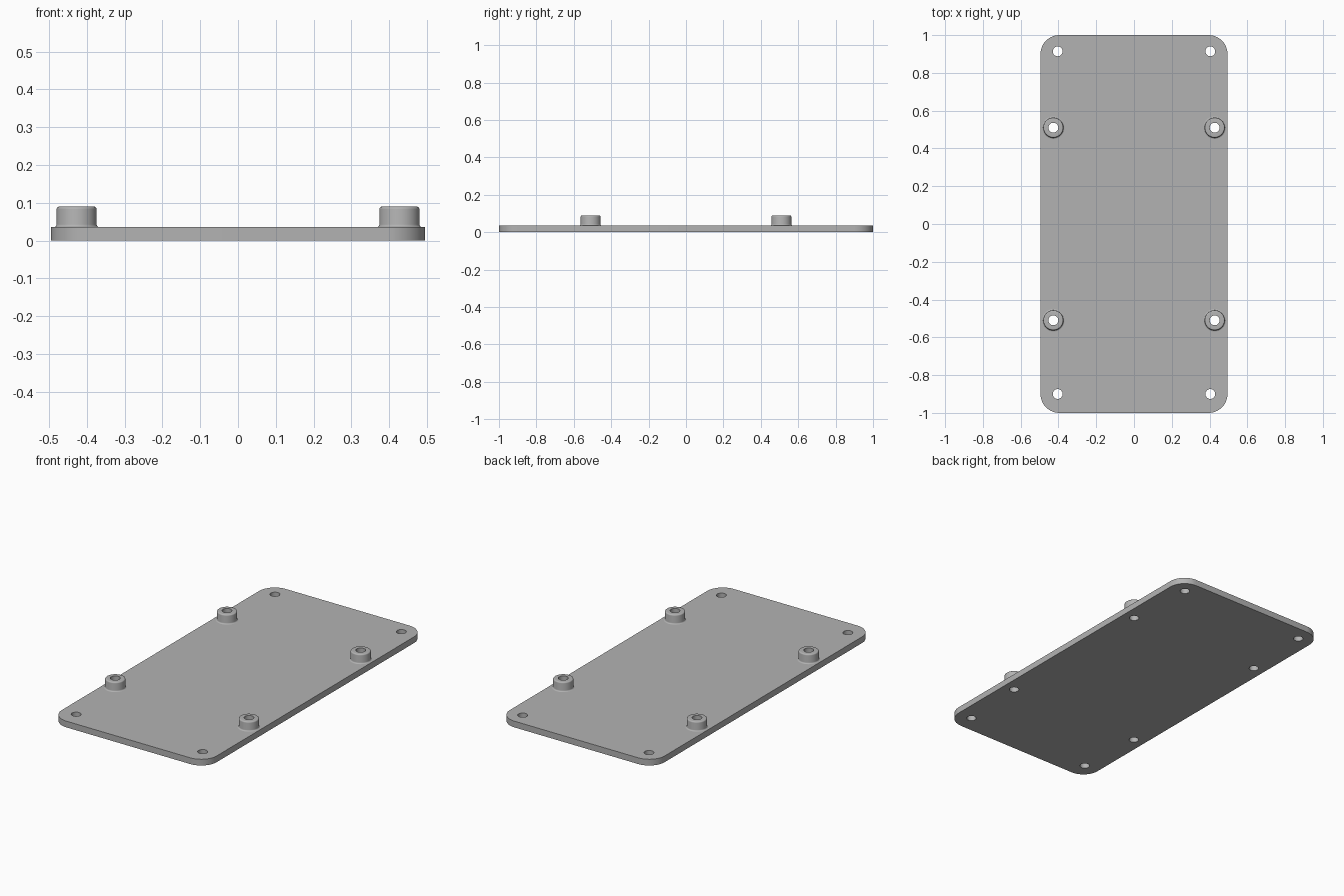
import bpy, bmesh
from math import sin, cos, pi, radians

if "Cube" in bpy.data.objects:
    bpy.data.objects.remove(bpy.data.objects["Cube"])

HALF_X, HALF_Y, THICK = 0.495, 1.0, 0.036
CORNER, BORE = 0.1, 0.026
POST_R, POST_TOP, FILLET = 0.053, 0.09, 0.007
SEG = 48

grey = bpy.data.materials.new("light grey")
grey.use_nodes = True
colour = (0.45, 0.45, 0.45, 1)
grey.diffuse_color = colour
grey.node_tree.nodes["Principled BSDF"].inputs["Base Color"].default_value = colour


def arc(cx, cy, r, start, end, steps):
    """Points along an arc, angles in quarter turns."""
    angles = [(start + (end - start) * i / steps) * pi / 2 for i in range(steps + 1)]
    return [(cx + r * cos(a), cy + r * sin(a)) for a in angles]


def finish(obj):
    obj.data.materials.clear()
    obj.data.materials.append(grey)
    bpy.ops.object.select_all(action='DESELECT')
    obj.select_set(True)
    bpy.context.view_layer.objects.active = obj
    bpy.ops.object.shade_smooth_by_angle(angle=radians(35))


def add_mesh(name, bm):
    bmesh.ops.remove_doubles(bm, verts=bm.verts, dist=1e-5)
    bmesh.ops.recalc_face_normals(bm, faces=bm.faces)
    mesh = bpy.data.meshes.new(name)
    bm.to_mesh(mesh)
    bm.free()
    obj = bpy.data.objects.new(name, mesh)
    bpy.context.collection.objects.link(obj)
    finish(obj)
    return obj


signs = [(sx, sy) for sx in (-1, 1) for sy in (-1, 1)]
post_spots = [(sx * 0.427, sy * 0.51) for sx, sy in signs]
screw_spots = [(sx * 0.404, sy * 0.907 + 0.007) for sx, sy in signs]

# Base plate: rounded outline with eight through holes, extruded
outline = []
for q, (sx, sy) in enumerate([(1, 1), (-1, 1), (-1, -1), (1, -1)]):
    outline += arc(sx * (HALF_X - CORNER), sy * (HALF_Y - CORNER), CORNER, q, q + 1, 12)
loops = [outline] + [arc(x, y, BORE, 0, 4, SEG)[:-1] for x, y in post_spots + screw_spots]

curve = bpy.data.curves.new("plate_outline", 'CURVE')
curve.dimensions = '2D'
curve.fill_mode = 'BOTH'
curve.extrude = THICK / 2
for loop in loops:
    spline = curve.splines.new('POLY')
    spline.points.add(len(loop) - 1)
    for point, (x, y) in zip(spline.points, loop):
        point.co = (x, y, 0, 1)
    spline.use_cyclic_u = True
helper = bpy.data.objects.new("plate_outline", curve)
bpy.context.collection.objects.link(helper)
bpy.context.view_layer.update()
bm = bmesh.new()
bm.from_mesh(helper.evaluated_get(bpy.context.evaluated_depsgraph_get()).to_mesh())
bmesh.ops.translate(bm, verts=bm.verts, vec=(0, 0, THICK / 2))
bpy.data.objects.remove(helper)
add_mesh("base_plate", bm)

# Standoff post: lathed section with a base fillet and a rounded rim
section = [(BORE, THICK)]
section += arc(POST_R + FILLET, THICK + FILLET, FILLET, 3, 2, 5)
section += arc(POST_R - FILLET, POST_TOP - FILLET, FILLET, 0, 1, 5)
section += [(BORE, POST_TOP), (BORE, THICK)]
bm = bmesh.new()
verts = [bm.verts.new((r, 0, z)) for r, z in section]
edges = [bm.edges.new(pair) for pair in zip(verts, verts[1:])]
bmesh.ops.spin(bm, geom=verts + edges, cent=(0, 0, 0), axis=(0, 0, 1),
               angle=2 * pi, steps=SEG)
# The underside ring is hidden against the plate
post = add_mesh("standoff_post", bm)
post.location = (*post_spots[0], 0)
for x, y in post_spots[1:]:
    copy = post.copy()
    copy.location = (x, y, 0)
    bpy.context.collection.objects.link(copy)
